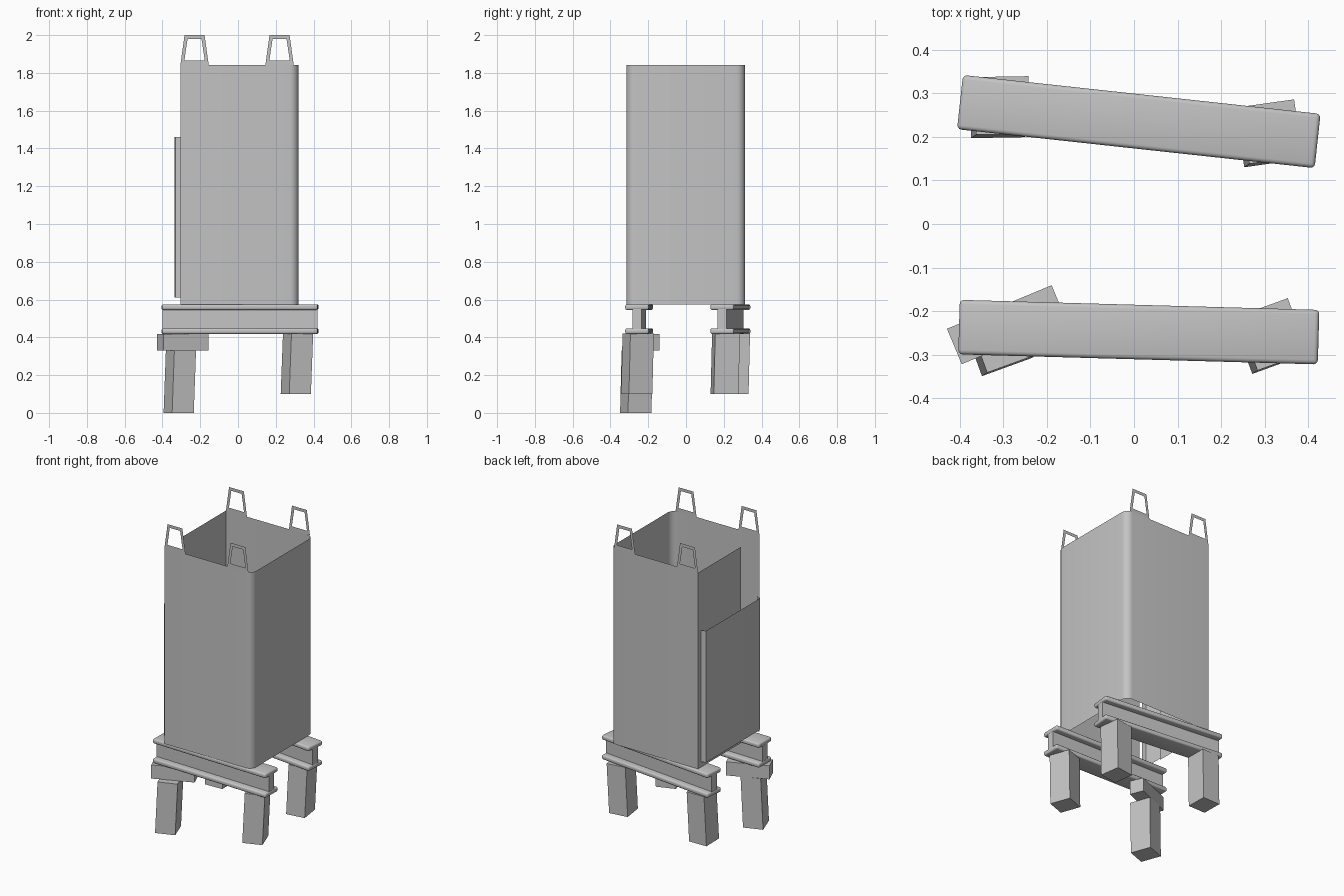
import bpy, bmesh, math
from mathutils import Vector, Matrix

old = bpy.data.objects.get("Cube")
if old:
    bpy.data.objects.remove(old, do_unlink=True)

# One plain material for the whole model
grey = bpy.data.materials.new("plain grey")
grey.use_nodes = True
COLOUR = (0.55, 0.55, 0.55, 1)
grey.diffuse_color = COLOUR
for node in grey.node_tree.nodes:
    if node.type == 'BSDF_PRINCIPLED':
        node.inputs["Base Color"].default_value = COLOUR


def finish(name, bm):
    mesh = bpy.data.meshes.new(name)
    bm.to_mesh(mesh)
    bm.free()
    mesh.materials.append(grey)
    obj = bpy.data.objects.new(name, mesh)
    bpy.context.collection.objects.link(obj)
    bpy.ops.object.select_all(action='DESELECT')
    obj.select_set(True)
    bpy.context.view_layer.objects.active = obj
    bpy.ops.object.shade_smooth_by_angle(angle=math.radians(40))
    return obj


def sheet(name, path, z0, z1):
    """Thin upright sheet following a plan path."""
    bm = bmesh.new()
    low = [bm.verts.new((x, y, z0)) for x, y in path]
    high = [bm.verts.new((x, y, z1)) for x, y in path]
    for i in range(len(path) - 1):
        bm.faces.new((low[i], low[i + 1], high[i + 1], high[i]))
    return finish(name, bm)


def box(name, centre, size, turn=0, bevel=0, lean=(0, 0)):
    """Box turned about z; lean moves its bottom sideways."""
    bm = bmesh.new()
    bmesh.ops.create_cube(bm, size=1)
    bmesh.ops.scale(bm, vec=size, verts=bm.verts)
    if bevel:
        bmesh.ops.bevel(bm, geom=bm.edges[:], offset=bevel, segments=3,
                        profile=0.5, affect='EDGES')
    bmesh.ops.rotate(bm, matrix=Matrix.Rotation(math.radians(turn), 3, 'Z'),
                     verts=bm.verts)
    for v in bm.verts:
        if v.co.z < 0:
            v.co += Vector((lean[0], lean[1], 0))
    bmesh.ops.translate(bm, vec=centre, verts=bm.verts)
    return finish(name, bm)


def arc(cx, cy, r, start, steps=6):
    angles = [math.radians(start + 90 * i / steps) for i in range(steps + 1)]
    return [(cx + r * math.cos(a), cy + r * math.sin(a)) for a in angles]


# Tank: open sheet with two rounded corners and a tall slot on one side
LEFT, RIGHT, FRONT, BACK, R = -0.305, 0.32, -0.315, 0.313, 0.045
RIM = 1.842
tank_path = [(LEFT, FRONT)]
tank_path += arc(RIGHT - R, FRONT + R, R, -90)
tank_path += arc(RIGHT - R, BACK - R, R, 0)
tank_path += [(LEFT, BACK), (LEFT, -0.125)]
sheet("tank_wall", tank_path, 0.575, RIM)

# Side panel standing off the slotted wall
sheet("side_panel", [(LEFT, 0.285), (-0.335, 0.275), (-0.335, -0.27),
                     (-0.33, -0.285), (LEFT, -0.29)], 0.61, 1.46)


def lug(name, cx, y):
    """Flat trapezoid frame on the rim."""
    bm = bmesh.new()
    rings = []
    for base, top, low, high in ((0.075, 0.053, RIM, 2.0),
                                 (0.054, 0.037, RIM + 0.024, 1.98)):
        rings.append([bm.verts.new((cx + x, y, z)) for x, z in
                      ((-base, low), (base, low), (top, high), (-top, high))])
    outer, inner = rings
    for i in range(4):
        j = (i + 1) % 4
        bm.faces.new((outer[i], outer[j], inner[j], inner[i]))
    finish(name, bm)


for side, y in (("front", FRONT), ("back", BACK)):
    lug(side + "_lug_right", -0.23, y)
    lug(side + "_lug_left", 0.22, y)

# I-beams under the tank
for side, y, turn in (("front", -0.248, -1.6), ("back", 0.235, -6.2)):
    x = 0.011
    for level, z in (("upper", 0.56), ("lower", 0.433)):
        box(f"{side}_beam_{level}_flange", (x, y, z), (0.825, 0.125, 0.03),
            turn, bevel=0.01)
    box(side + "_beam_web", (x, y, 0.497), (0.82, 0.05, 0.11), turn)

# Spacer block above the lowest leg
box("spacer_block", (-0.292, -0.231, 0.373), (0.26, 0.088, 0.088), 22.6)

# Square legs, each turned and leaning a little
W = 0.122
for name, x, y, low, high, turn in (
        ("front_right_leg", -0.302, -0.258, 0.0, 0.33, 20),
        ("front_left_leg", 0.318, -0.253, 0.1, 0.42, 20),
        ("back_left_leg", 0.316, 0.212, 0.1, 0.42, 8),
        ("back_right_leg", -0.302, 0.272, 0.1, 0.42, 1)):
    box(name, (x, y, (low + high) / 2), (W, W + 0.01, high - low), turn,
        lean=(-0.012, -0.008))
